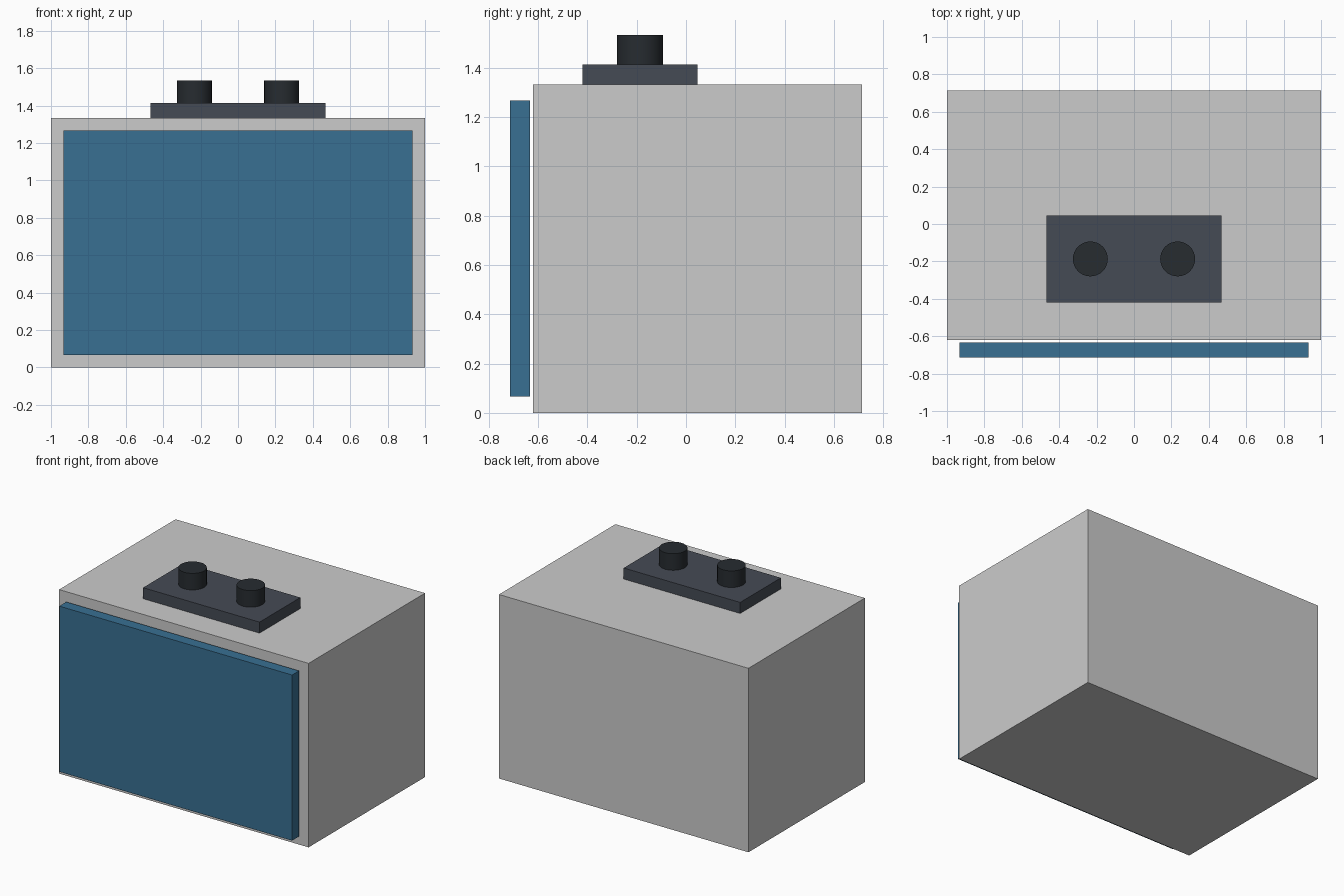
import bpy
import math

if "Cube" in bpy.data.objects:
    bpy.data.objects.remove(bpy.data.objects["Cube"])


def material(name, rgb):
    mat = bpy.data.materials.new(name)
    mat.diffuse_color = (*rgb, 1.0)
    mat.use_nodes = True
    mat.node_tree.nodes["Principled BSDF"].inputs["Base Color"].default_value = mat.diffuse_color
    return mat


def box(name, x, y, z, mat=None):
    """Box spanning the (min, max) pairs on each axis."""
    bpy.ops.mesh.primitive_cube_add(size=1, location=[sum(r) / 2 for r in (x, y, z)])
    ob = bpy.context.object
    ob.name = name
    ob.scale = [r[1] - r[0] for r in (x, y, z)]
    bpy.ops.object.transform_apply(location=False, rotation=False, scale=True)
    if mat:
        ob.data.materials.append(mat)
    return ob


blue = material("door_blue", (0.04, 0.16, 0.29))
slate = material("plate_slate", (0.06, 0.07, 0.09))
black = material("knob_black", (0.02, 0.025, 0.03))

# Main cabinet and the door panel standing just off its front
box("cabinet", (-1, 1), (-0.62, 0.7133), (0, 1.3333))
box("front_door", (-0.9333, 0.9333), (-0.7133, -0.6333), (0.0667, 1.2667), blue)

# Control plate on top
box("control_plate", (-0.4667, 0.4667), (-0.42, 0.0467), (1.3333, 1.4133), slate)

# Pair of round knobs
for side, x in (("left", -0.2333), ("right", 0.2333)):
    bpy.ops.mesh.primitive_cylinder_add(vertices=32, radius=0.0933, depth=0.12,
                                        location=(x, -0.1867, 1.4733))
    knob = bpy.context.object
    knob.name = f"{side}_knob"
    knob.data.materials.append(black)
    bpy.ops.object.shade_smooth_by_angle(angle=math.radians(30))
